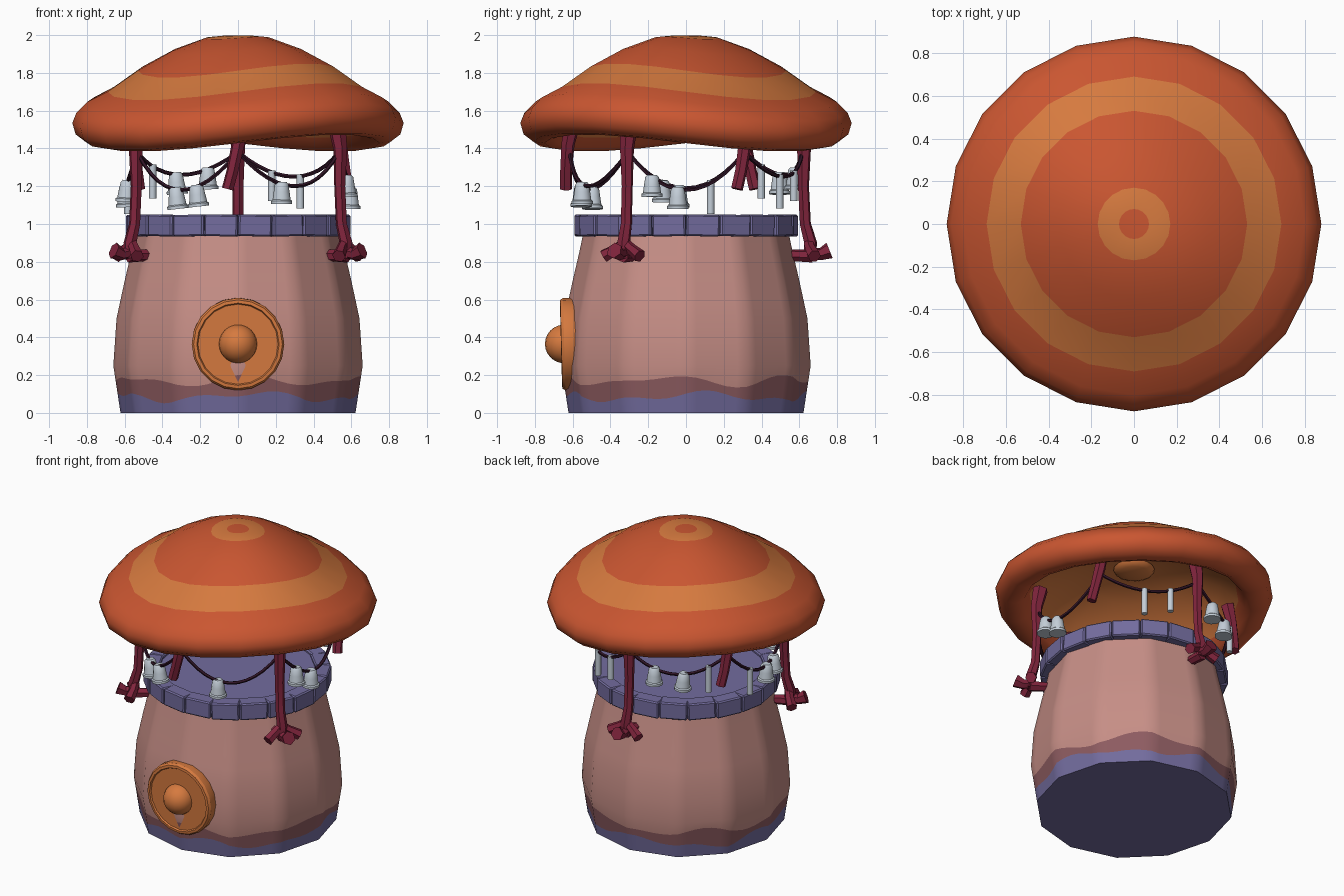
import bpy, bmesh, math, random
from mathutils import Vector, Matrix
from math import sin, cos, pi, radians

if "Cube" in bpy.data.objects:
    bpy.data.objects.remove(bpy.data.objects["Cube"])

random.seed(4)

def mat(name, r, g, b):
    m = bpy.data.materials.new(name)
    lin = [((c / 255 + 0.055) / 1.055) ** 2.4 for c in (r, g, b)]
    m.diffuse_color = (*lin, 1)
    m.use_nodes = True
    m.node_tree.nodes["Principled BSDF"].inputs["Base Color"].default_value = m.diffuse_color
    return m

PINK = mat("pink plaster", 198, 142, 134)
MAUVE = mat("mauve stain", 142, 92, 97)
PURPLE = mat("purple stone", 115, 108, 158)
RED = mat("cap red orange", 202, 86, 49)
ORANGE = mat("light orange", 214, 122, 63)
WOOD = mat("dark red wood", 128, 36, 60)
ROPE = mat("dark rope", 48, 20, 38)
METAL = mat("pale metal", 196, 206, 216)

def finish(name, bm, mats, angle=35):
    bmesh.ops.recalc_face_normals(bm, faces=bm.faces)
    me = bpy.data.meshes.new(name)
    bm.to_mesh(me)
    bm.free()
    for m in mats:
        me.materials.append(m)
    ob = bpy.data.objects.new(name, me)
    bpy.context.collection.objects.link(ob)
    if angle:
        bpy.ops.object.select_all(action='DESELECT')
        ob.select_set(True)
        bpy.context.view_layer.objects.active = ob
        bpy.ops.object.shade_smooth_by_angle(angle=radians(angle))
    return ob

def loft(bm, rings, idx=None, caps=(True, True), cap_idx=(0, 0)):
    """Skin a list of equally long closed rings of points."""
    vs = [[bm.verts.new(p) for p in ring] for ring in rings]
    n = len(vs[0])
    for i in range(len(vs) - 1):
        for j in range(n):
            k = (j + 1) % n
            f = bm.faces.new((vs[i][j], vs[i][k], vs[i + 1][k], vs[i + 1][j]))
            f.material_index = idx[i] if idx else 0
    for on, ring, ci in zip(caps, (vs[0], vs[-1]), cap_idx):
        if on:
            bm.faces.new(ring).material_index = ci

def lathe(profile, sides, matrix=Matrix()):
    return [[matrix @ Vector((r * cos(2 * pi * j / sides), r * sin(2 * pi * j / sides), z))
             for j in range(sides)] for r, z in profile]

def tube(bm, pts, radii, sides=6):
    pts = [Vector(p) for p in pts]
    u, rings = None, []
    for i, p in enumerate(pts):
        t = (pts[min(i + 1, len(pts) - 1)] - pts[max(i - 1, 0)]).normalized()
        u = t.orthogonal() if u is None else u - t * u.dot(t)
        u.normalize()
        v = t.cross(u)
        r = radii[i] if isinstance(radii, (list, tuple)) else radii
        rings.append([p + (u * cos(2 * pi * j / sides) + v * sin(2 * pi * j / sides)) * r
                      for j in range(sides)])
    loft(bm, rings)

def polar(r, a, z, side=0.0):
    """Point at radius r and angle a (degrees), shifted sideways along the tangent."""
    a = radians(a)
    return Vector((r * cos(a) - side * sin(a), r * sin(a) + side * cos(a), z))

# --- body: twelve-sided pot with wavy painted bands at the foot
BODY = [(0, .622), (.25, .66), (.5, .643), (.7, .6), (.85, .565), (.97, .54)]

def body_r(z):
    for (z0, r0), (z1, r1) in zip(BODY, BODY[1:]):
        if z <= z1:
            return r0 + (r1 - r0) * (z - z0) / (z1 - z0)
    return BODY[-1][1]

def body_point(j, n, z):
    a = 2 * pi * j / n
    facet = (a % (pi / 6)) - pi / 12
    r = body_r(z) * cos(pi / 12) / cos(facet)
    return Vector((r * cos(a), r * sin(a), z))

N = 72
def low(a): return .085 + .02 * sin(4 * a + 1) + .015 * sin(9 * a)
def high(a): return .17 + .022 * sin(5 * a + 2.6) + .014 * sin(8 * a + 1)
levels = [lambda a: 0, low, high] + [lambda a, z=z: z for z in (.25, .38, .5, .6, .7, .85, .97)]
bm = bmesh.new()
loft(bm, [[body_point(j, N, f(2 * pi * j / N)) for j in range(N)] for f in levels],
     [0, 1] + [2] * 7, cap_idx=(0, 2))
finish("body", bm, [PURPLE, MAUVE, PINK])

# --- stone parapet and flat roof
bm = bmesh.new()
loft(bm, lathe([(.53, .95), (.53, 1.03)], 40))
finish("flat_roof", bm, [PURPLE])
bm = bmesh.new()
for i in range(20):
    a = 18 * i + 9
    rad = .535 + random.uniform(-.006, .006)
    m = (Matrix.Rotation(radians(a), 4, 'Z') @ Matrix.Translation((rad, 0, .992))
         @ Matrix.Rotation(random.uniform(-.03, .03), 4, 'X')
         @ Matrix.Diagonal((.1, .178, .114, 1)))
    bmesh.ops.create_cube(bm, size=1, matrix=m)
bmesh.ops.bevel(bm, geom=bm.edges[:], offset=.008, segments=1, affect='EDGES')
finish("parapet_blocks", bm, [PURPLE], 0)

# --- mushroom cap: saddle-shaped rim, rings of two oranges
cap = [(.07, 1.997), (.17, 1.985), (.35, 1.915), (.53, 1.812), (.69, 1.70), (.8, 1.645), (.855, 1.59),
       (.877, 1.535), (.86, 1.475), (.81, 1.437), (.75, 1.428), (.7, 1.45), (.66, 1.5),
       (.55, 1.6), (.35, 1.71), (.12, 1.75)]
cap_cols = [1, 0, 0, 1, 0, 0, 0, 0, 0, 0, 0, 0, 1, 1, 1]
rings = []
for ring, (r, z) in zip(lathe(cap, 20), cap):
    for p in ring:
        p.z -= .045 * min(1, (r / .6) ** 1.5) * sin(2 * math.atan2(p.y, p.x))
    rings.append(ring)
bm = bmesh.new()
loft(bm, rings, cap_cols, cap_idx=(0, 1))
finish("mushroom_cap", bm, [RED, ORANGE], 60)

# --- round boss under the cap
bm = bmesh.new()
bmesh.ops.create_uvsphere(bm, u_segments=16, v_segments=8, radius=1,
                          matrix=Matrix.Translation((0, 0, 1.745)) @ Matrix.Diagonal((.13, .13, .04, 1)))
finish("cap_boss", bm, [ORANGE], 60)

# --- round door with rim and knob
door_m = Matrix.Translation((0, -.6, .365)) @ Matrix.Rotation(radians(91.5), 4, 'X')
bm = bmesh.new()
loft(bm, lathe([(.235, -.03), (.245, 0), (.245, .045), (.235, .06), (.218, .062), (.212, .052)], 20, door_m))
finish("round_door", bm, [ORANGE], 30)
bm = bmesh.new()
bmesh.ops.create_uvsphere(bm, u_segments=20, v_segments=12, radius=.102,
                          matrix=Matrix.Translation((0, -.645, .365)))
finish("door_knob", bm, [ORANGE], 60)

# --- three long posts with forked feet, three short hanging posts between
for i, a in enumerate((-30, 90, 210)):
    bm = bmesh.new()
    tube(bm, [polar(.60, a, 1.54), polar(.625, a, 1.4), polar(.622, a, 1.2),
              polar(.632, a, 1.0), polar(.66, a, .9), polar(.655, a, .82)],
         [.05, .038, .03, .03, .035, .035])
    tube(bm, [polar(.53, a, .835), polar(.67, a, .83)], [.03, .035])
    tube(bm, [polar(.65, a, .85), polar(.71, a, .84), polar(.76, a, .86)], [.03, .033, .045])
    for s in (-1, 1):
        tube(bm, [polar(.65, a, .9), polar(.66, a, .865, s * .05), polar(.68, a, .83, s * .11)],
             [.028, .03, .036])
    finish(f"long_post_{i + 1}", bm, [WOOD], 30)
for i, a in enumerate((-90, 30, 150)):
    bm = bmesh.new()
    tube(bm, [polar(.6, a, 1.54), polar(.625, a, 1.42), polar(.635, a, 1.28, -.03),
              polar(.635, a, 1.185, -.055)], [.045, .036, .032, .032])
    finish(f"short_post_{i + 1}", bm, [WOOD], 30)

# --- rope swags between neighbouring posts
SAG = [.18, .2, .13, .12, .19, .2]

def swag(k, t):
    return polar(.615 - .08 * t * (1 - t), -90 + 60 * (k + t), 1.38 - SAG[k] * 4 * t * (1 - t))

for k in range(6):
    bm = bmesh.new()
    tube(bm, [swag(k, j / 12) for j in range(13)], .011, 5)
    finish(f"rope_swag_{k + 1}", bm, [ROPE], 60)

# --- bells and chime tubes hung on the swags
BELL = [(.026, .012), (.036, 0), (.042, -.04), (.048, -.082), (.056, -.088), (.056, -.104), (.045, -.104)]
bells = [(0, .38), (1, .21), (1, .43), (3, .26), (3, .56), (4, .56), (4, .7), (5, .44), (5, .64)]
chimes = [(2, .44, .17), (2, .71, .15), (3, .81, .17), (4, .29, .17)]
for i, (k, t) in enumerate(bells):
    bm = bmesh.new()
    m = Matrix.Translation(swag(k, t)) @ Matrix.Rotation(random.uniform(-.12, .12), 4, 'Y')
    loft(bm, lathe(BELL, 12, m))
    finish(f"bell_{i + 1}", bm, [METAL], 40)
for i, (k, t, h) in enumerate(chimes):
    bm = bmesh.new()
    p = swag(k, t)
    tube(bm, [p + Vector((0, 0, .01)), p - Vector((0, 0, h))], .02, 8)
    finish(f"chime_{i + 1}", bm, [METAL], 50)
